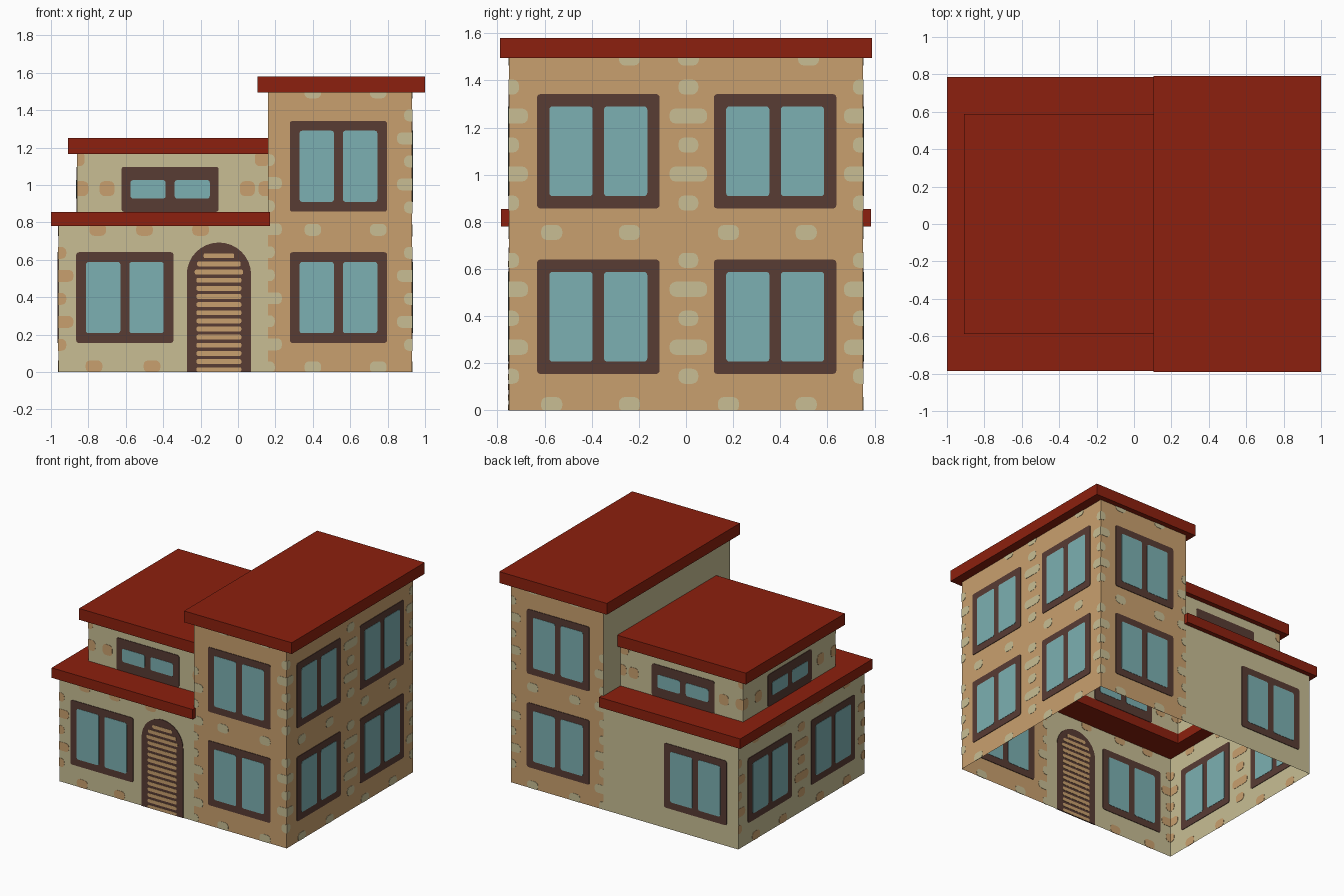
import bpy, bmesh, math
from mathutils import Vector

if "Cube" in bpy.data.objects:
    bpy.data.objects.remove(bpy.data.objects["Cube"])

COLOURS = {
    "red_roof": (0.262, 0.0144, 0.0044), "cream_plaster": (0.578, 0.515, 0.296),
    "tan_plaster": (0.584, 0.352, 0.156), "brown_frame": (0.0976, 0.0452, 0.0343),
    "blue_glass": (0.202, 0.434, 0.445)}
MATS = {}
for n, c in COLOURS.items():
    MATS[n] = bpy.data.materials.new(n)
    MATS[n].diffuse_color = (*c, 1)


def finish(bm, name, mat, solid=True):
    if solid:
        bmesh.ops.recalc_face_normals(bm, faces=bm.faces[:])
    me = bpy.data.meshes.new(name)
    bm.to_mesh(me)
    bm.free()
    me.materials.append(MATS[mat])
    bpy.context.collection.objects.link(bpy.data.objects.new(name, me))


# A wall plane is (axis, position); u runs along it, v is height, d is depth
def pt(wall, u, v, d=0):
    axis, pos = wall
    return Vector((u, pos + d, v) if axis == "y" else (pos + d, u, v))


def prism(bm, to_xyz, pts, d0, d1):
    a = [bm.verts.new(to_xyz(p, d0)) for p in pts]
    b = [bm.verts.new(to_xyz(p, d1)) for p in pts]
    bm.faces.new(a)
    bm.faces.new(b)
    for i in range(len(a)):
        j = (i + 1) % len(a)
        bm.faces.new((a[i], a[j], b[j], b[i]))


def plate(bm, wall, pts, d):
    """Thin plate straddling the wall, so it shows on both sides."""
    prism(bm, lambda p, w: pt(wall, p[0], p[1], w), pts, -d, d)


def rounded(u0, u1, v0, v1, r, n=3):
    pts = []
    for k, (u, v) in enumerate([(u1 - r, v1 - r), (u0 + r, v1 - r), (u0 + r, v0 + r), (u1 - r, v0 + r)]):
        for i in range(n + 1):
            a = math.pi / 2 * (k + i / n)
            pts.append((u + r * math.cos(a), v + r * math.sin(a)))
    return pts


FRONT, BACK, LEFT, RIGHT = ("y", -0.75), ("y", 0.75), ("x", -0.96), ("x", 0.93)
UP_FRONT, UP_BACK, UP_LEFT = ("y", -0.55), ("y", 0.55), ("x", -0.86)
SPLIT = 0.16                     # where tower meets the low wing


# Walls: open single-sided sheets facing outward
def walls(name, mat, sheets):
    bm = bmesh.new()
    for wall, u0, u1, v0, v1, sign in sheets:
        f = bm.faces.new([bm.verts.new(pt(wall, u, v)) for u, v in
                          ((u0, v0), (u1, v0), (u1, v1), (u0, v1))])
        f.normal_update()
        if f.normal.dot(pt((wall[0], 0), 0, 0, sign)) < 0:
            f.normal_flip()
    finish(bm, name, mat, solid=False)


walls("tower_walls", "tan_plaster", [(FRONT, SPLIT, 0.93, 0, 1.5, -1),
      (BACK, SPLIT, 0.93, 0, 1.5, 1), (RIGHT, -0.75, 0.75, 0, 1.5, 1)])
walls("tower_inner_side_wall", "cream_plaster", [(("x", SPLIT), -0.75, 0.75, 0.855, 1.5, -1)])
walls("low_wing_walls", "cream_plaster", [(FRONT, -0.96, SPLIT, 0, 0.79, -1),
      (BACK, -0.96, SPLIT, 0, 0.79, 1), (LEFT, -0.75, 0.75, 0, 0.79, -1)])
walls("upper_room_walls", "cream_plaster", [(UP_FRONT, -0.86, SPLIT, 0.85, 1.17, -1),
      (UP_BACK, -0.86, SPLIT, 0.85, 1.17, 1), (UP_LEFT, -0.55, 0.55, 0.85, 1.17, -1)])


# Roof slabs; the low one is a U-shaped ledge round the upper room
def slab(name, pts, z0, z1):
    bm = bmesh.new()
    prism(bm, lambda p, z: Vector((p[0], p[1], z)), pts, z0, z1)
    finish(bm, name, "red_roof")


def rect(x0, x1, y):
    return [(x0, -y), (x1, -y), (x1, y), (x0, y)]


slab("tower_roof", rect(0.105, 1.0, 0.79), 1.495, 1.58)
slab("upper_room_roof", rect(-0.91, SPLIT, 0.588), 1.165, 1.25)
slab("low_wing_roof_ledge", [(-1, -0.785), (0.172, -0.785), (0.172, -0.548), (-0.858, -0.548),
     (-0.858, 0.548), (0.172, 0.548), (0.172, 0.785), (-1, 0.785)], 0.78, 0.855)

# Windows: brown frame with two panes
frames, panes = bmesh.new(), bmesh.new()


def window(wall, uc, v0, v1, w=0.26, side=0.052, rim=0.052):
    plate(frames, wall, rounded(uc - w, uc + w, v0, v1, 0.014), 0.004)
    for a, b in ((uc - w + side, uc - 0.024), (uc + 0.024, uc + w - side)):
        plate(panes, wall, rounded(a, b, v0 + rim, v1 - rim, 0.014), 0.006)


for wall in (FRONT, BACK):
    window(wall, -0.605, 0.155, 0.64)
    for z in (0.155, 0.857):
        window(wall, 0.537, z, z + 0.485)
for y in (-0.372, 0.378):
    window(LEFT, y, 0.155, 0.64)
    for z in (0.155, 0.857):
        window(RIGHT, y, z, z + 0.485)
for wall, uc in ((UP_FRONT, -0.363), (UP_BACK, -0.363), (UP_LEFT, 0)):
    window(wall, uc, 0.856, 1.097, side=0.048, rim=0.071)
finish(frames, "window_frames", "brown_frame")
finish(panes, "window_panes", "blue_glass")

# Arched door with slats
CX, SPRING = -0.102, 0.52
door, slats = bmesh.new(), bmesh.new()
arch = [(CX + 0.172 * math.cos(math.pi * i / 16), SPRING + 0.172 * math.sin(math.pi * i / 16))
        for i in range(17)]
plate(door, FRONT, [(CX - 0.172, 0), (CX + 0.172, 0)] + arch, 0.004)
for i in range(15):
    z = 0.012 + i * 0.0435
    w = 0.12 if z < SPRING else math.sqrt(max(0.13 ** 2 - (z - SPRING) ** 2, 0.05 ** 2))
    plate(slats, FRONT, rounded(CX - w, CX + w, max(z - 0.013, 0.001), z + 0.013, 0.008, 2), 0.006)
finish(door, "door_frame", "brown_frame")
finish(slats, "door_slats", "tan_plaster")

# Plaster spots, clipped to the wall they sit on
cream, tan = bmesh.new(), bmesh.new()


def spot(bm, wall, lim, u, v, w=0.04, h=0.032):
    pts = []
    for a, b in rounded(u - w, u + w, v - h, v + h, 0.026):
        p = (min(max(a, lim[0]), lim[1]), min(max(b, lim[2]), lim[3]))
        if not pts or (Vector(p) - Vector(pts[-1])).length > 1e-5:
            pts.append(p)
    if (Vector(pts[0]) - Vector(pts[-1])).length < 1e-5:
        pts.pop()
    plate(bm, wall, pts, 0.002)


def column(bm, wall, lim, u, storeys):
    """Quoin-like column: narrow and wide spots in turn."""
    for base in storeys:
        for i in range(5):
            spot(bm, wall, lim, u, base + i * 0.123, 0.08 if i % 2 else 0.042)


def rows(bm, wall, lim, us, vs):
    for v in vs:
        for u in us:
            spot(bm, wall, lim, u, v, 0.045)


lim_r = (-0.75, 0.75, 0, 1.495)
for y in (-0.75, 0.01, 0.75):
    column(cream, RIGHT, lim_r, y, (0.145, 0.88))
rows(cream, RIGHT, lim_r, (-0.57, -0.24, 0.18, 0.51), (0.025, 0.755))
rows(cream, RIGHT, lim_r, (-0.24, 0.01, 0.52), (1.495,))
lim_t, lim_w = (SPLIT, 0.93, 0, 1.495), (-0.96, SPLIT, 0, 0.78)
for wall in (FRONT, BACK):
    column(cream, wall, lim_t, 0.93, (0.145, 0.88))
    column(cream, wall, lim_t, 0.155, (0.025, 0.64))
    rows(cream, wall, lim_t, (0.40, 0.75), (0.025, 0.76, 1.495))
column(tan, FRONT, lim_w, -0.96, (0.145,))
rows(tan, FRONT, lim_w, (-0.75, -0.50, -0.20), (0.76,))
rows(tan, FRONT, lim_w, (-0.77, -0.46), (0.03,))
lim_l = (-0.75, 0.75, 0, 0.78)
for y in (-0.75, 0, 0.75):
    column(tan, LEFT, lim_l, y, (0.145,))
rows(tan, LEFT, lim_l, (-0.54, -0.22, 0.22, 0.54), (0.03, 0.76))
for wall in (UP_FRONT, UP_BACK):
    lim_u = (-0.86, SPLIT, 0.856, 1.165)
    for u, v in ((-0.86, 1.14), (-0.84, 0.98), (-0.70, 0.98), (0.05, 0.98), (0.13, 1.14), (0.15, 0.98)):
        spot(tan, wall, lim_u, u, v, 0.04, 0.04)
for u in (-0.53, -0.37, 0.37, 0.53):
    spot(tan, UP_LEFT, (-0.55, 0.55, 0.856, 1.165), u, 0.98, 0.04, 0.04)
finish(cream, "cream_wall_spots", "cream_plaster")
finish(tan, "tan_wall_spots", "tan_plaster")

for m in bpy.data.materials:
    if m.users and not m.is_grease_pencil:
        m.use_nodes = True
        m.node_tree.nodes["Principled BSDF"].inputs["Base Color"].default_value = m.diffuse_color
